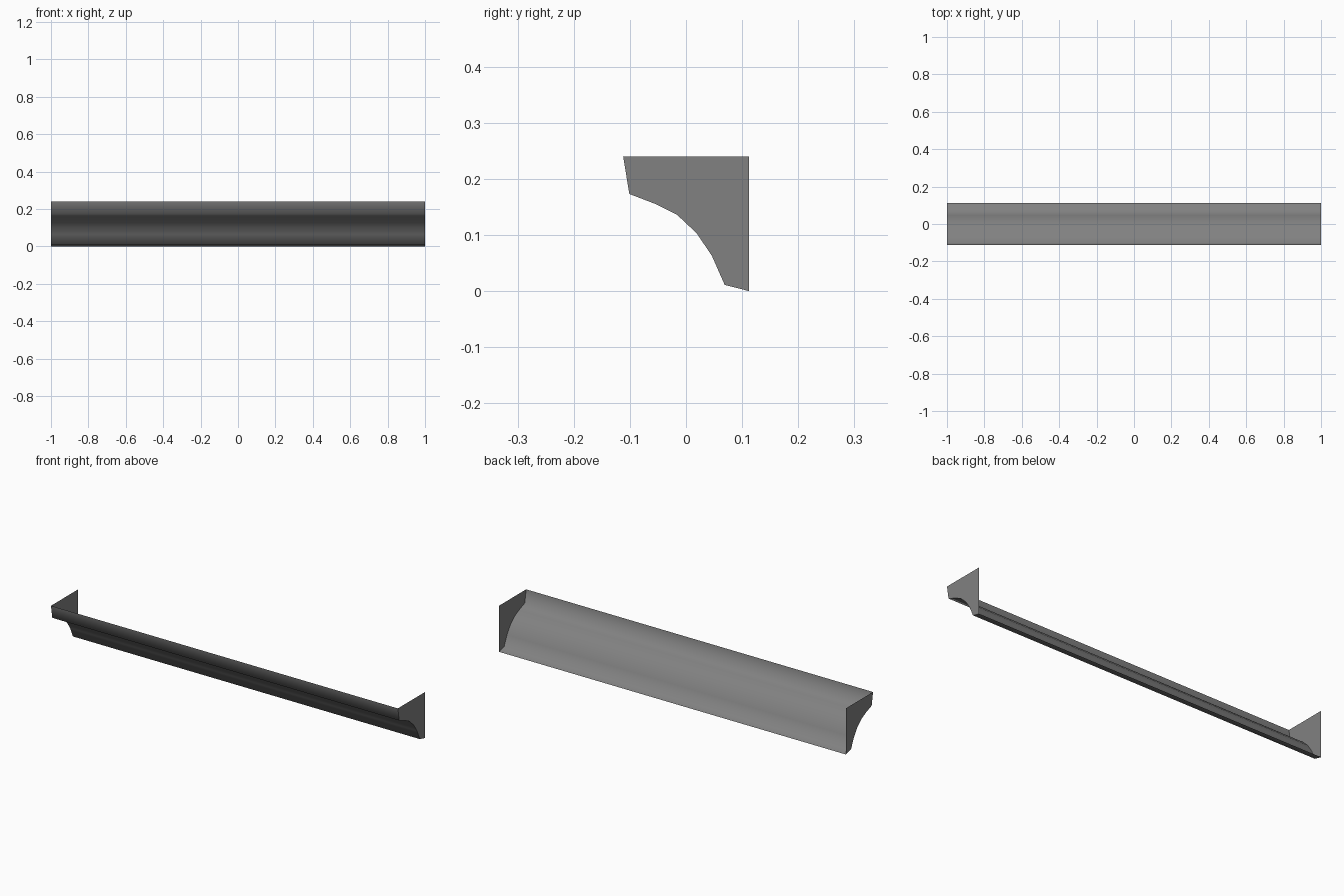
import bpy

cube = bpy.data.objects.get("Cube")
if cube:
    bpy.data.objects.remove(cube, do_unlink=True)

grey = bpy.data.materials.new("mid_grey")
grey.use_nodes = True
colour = (0.22, 0.22, 0.22, 1)
grey.diffuse_color = colour
grey.node_tree.nodes["Principled BSDF"].inputs["Base Color"].default_value = colour

# Cove cross-section (y, z): top of the fascia, concave sweep, bottom lip
PROFILE = [(-0.112, 0.24), (-0.101, 0.173), (-0.054, 0.155), (-0.016, 0.136),
           (0.019, 0.103), (0.046, 0.063), (0.069, 0.011), (0.112, 0)]
BACK_CORNER = (0.112, 0.24)


def add_part(name, verts, faces, smooth=False):
    mesh = bpy.data.meshes.new(name)
    mesh.from_pydata(verts, [], faces)
    mesh.materials.append(grey)
    for face in mesh.polygons:
        face.use_smooth = smooth
    mesh.update()
    part = bpy.data.objects.new(name, mesh)
    bpy.context.collection.objects.link(part)
    return part


# Moulding face: the open profile swept along x, with open top and back
n = len(PROFILE)
verts = [(x, y, z) for x in (-1, 1) for y, z in PROFILE]
faces = [(i, i + 1, n + i + 1, n + i) for i in range(n - 1)]
add_part("cove_moulding", verts, faces, smooth=True)

# Flat end caps, closed by the back corner
outline = PROFILE + [BACK_CORNER]
for name, x in (("left_end_cap", 1), ("right_end_cap", -1)):
    order = list(range(len(outline)))
    if x < 0:
        order.reverse()
    add_part(name, [(x, y, z) for y, z in outline], [order])
